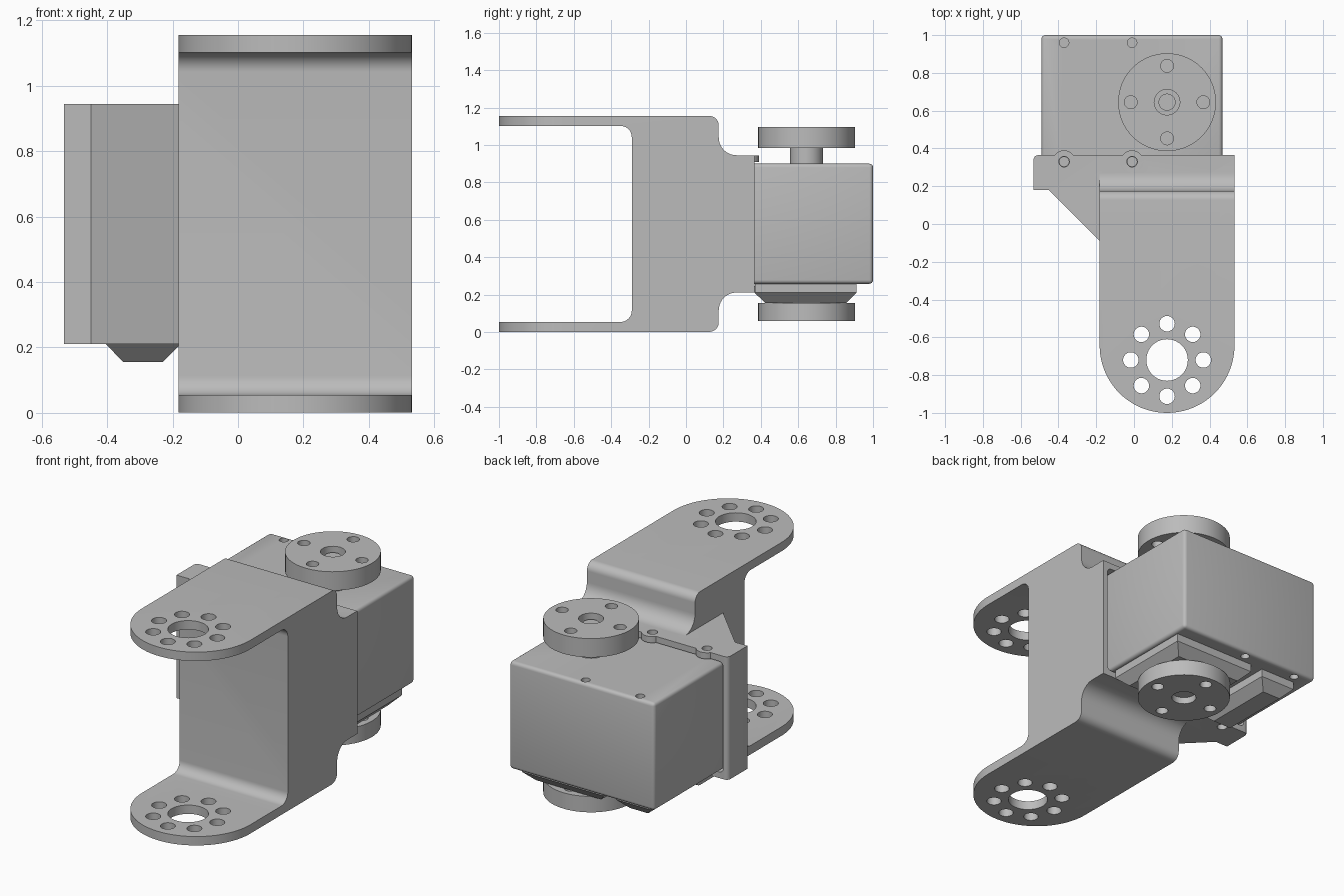
import bpy, bmesh, math
from mathutils import Vector

if "Cube" in bpy.data.objects:
    bpy.data.objects.remove(bpy.data.objects["Cube"])

grey = bpy.data.materials.new("grey metal")
grey.diffuse_color = (0.5, 0.5, 0.5, 1)
grey.use_nodes = True
grey.node_tree.nodes["Principled BSDF"].inputs["Base Color"].default_value = grey.diffuse_color


def arc(cx, cy, r, a0, a1, n=10):
    steps = [math.radians(a0 + (a1 - a0) * i / n) for i in range(n + 1)]
    return [(cx + r * math.cos(a), cy + r * math.sin(a)) for a in steps]


def circle(cx, cy, r, n=40):
    return arc(cx, cy, r, 0, 360, n)[:-1]


def prism(name, pts, lo, hi, axis="z", bevel=0.0, top=None):
    """Extrude a flat outline along z or x; optional second outline gives a taper."""
    place = (lambda p, t: (p[0], p[1], t)) if axis == "z" else (lambda p, t: (t, p[0], p[1]))
    bm = bmesh.new()
    a = [bm.verts.new(place(p, lo)) for p in pts]
    b = [bm.verts.new(place(p, hi)) for p in (top or pts)]
    bm.faces.new(a)
    bm.faces.new(b)
    n = len(pts)
    for i in range(n):
        bm.faces.new((a[i], a[(i + 1) % n], b[(i + 1) % n], b[i]))
    if bevel:
        bmesh.ops.bevel(bm, geom=bm.edges[:], offset=bevel, segments=4,
                        profile=0.5, affect="EDGES")
    bmesh.ops.recalc_face_normals(bm, faces=bm.faces[:])
    me = bpy.data.meshes.new(name)
    bm.to_mesh(me)
    bm.free()
    me.materials.append(grey)
    ob = bpy.data.objects.new(name, me)
    bpy.context.collection.objects.link(ob)
    return ob


def rect(x0, x1, y0, y1):
    return [(x0, y0), (x1, y0), (x1, y1), (x0, y1)]


def combine(ob, tool, op):
    bpy.context.view_layer.objects.active = ob
    m = ob.modifiers.new(op, "BOOLEAN")
    m.operation, m.solver, m.object = op, "EXACT", tool
    bpy.ops.object.modifier_apply(modifier=m.name)
    bpy.data.objects.remove(tool, do_unlink=True)


def drill(ob, x, y, r, lo, hi):
    combine(ob, prism("hole", circle(x, y, r, 24), lo, hi), "DIFFERENCE")


AX, ARM_Y, HORN_Y = 0.175, -0.72, 0.645   # arm/horn axis
MID = 0.578                               # bracket mid height
SCREWS = (-0.37, -0.01)

# Bracket: C-shaped side profile, upper half mirrored to the lower half
upper = ([(0.365, 0.945)] + arc(0.27, 1.04, 0.095, 270, 180)
         + arc(0.125, 1.105, 0.05, 0, 90) + [(-1.0, 1.155), (-1.0, 1.102)]
         + arc(-0.35, 1.042, 0.06, 90, 0))
lower = [(y, 2 * MID - z) for y, z in reversed(upper)]
bracket = prism("bracket", upper + lower, -0.182, 0.532, "x")

# Rounded arm ends
outline = [(0.532, 0.5), (-0.182, 0.5)] + arc(AX, -0.643, 0.357, 180, 360, 40)
combine(bracket, prism("arm_outline", outline, -0.2, 1.4), "INTERSECT")

# Wide servo seat with diagonal gusset
seat = ([(-0.532, 0.18), (-0.45, 0.18), (-0.182, -0.09), (0.1, -0.09), (0.1, 0.1), (0.532, 0.1)]
        + arc(0.507, 0.34, 0.025, 0, 90, 4) + arc(-0.507, 0.34, 0.025, 90, 180, 4))
combine(bracket, prism("seat", seat, 0.211, 0.945), "UNION")
for x in SCREWS:
    combine(bracket, prism("ear", circle(x, 0.33, 0.06), 0.211, 0.945), "UNION")
combine(bracket, prism("pocket", rect(-0.5, 0.5, 0.275, 0.6), 0.247, 0.908, bevel=0.025),
        "DIFFERENCE")

# Bracket holes
for x in SCREWS:
    drill(bracket, x, 0.33, 0.028, 0.1, 0.247 + 0.02)
    drill(bracket, x, 0.33, 0.028, 0.89, 1.0)
for lo, hi in ((-0.1, 0.1), (1.07, 1.3)):
    combine(bracket, prism("bore", circle(AX, ARM_Y, 0.11), lo, hi), "DIFFERENCE")
    for i in range(8):
        a = i * math.pi / 4
        drill(bracket, AX + 0.192 * math.cos(a), ARM_Y + 0.192 * math.sin(a), 0.041, lo, hi)

# Servo case with screw holes
case = prism("servo_case", rect(-0.49, 0.468, 0.29, 1.0), 0.258, 0.9, bevel=0.02)
for x in SCREWS:
    for y in (0.33, 0.96):
        drill(case, x, y, 0.025, 0.8, 1.0)
        drill(case, x, y, 0.025, 0.2, 0.35)

# Raised covers under the case: short wall plus tapered face
for name, x0, x1 in (("gear_cover", -0.095, 0.445), ("cable_cover", -0.405, -0.175)):
    prism(name + "_base", rect(x0, x1, 0.37, 0.912), 0.211, 0.262)
    prism(name + "_taper", rect(x0 + 0.055, x1 - 0.055, 0.425, 0.857), 0.155, 0.211,
          top=rect(x0, x1, 0.365, 0.912))

# Output shaft and the two horn discs
prism("output_shaft", circle(AX, HORN_Y, 0.088), 0.89, 0.99)
for name, lo, hi, cut in (("top_horn", 0.985, 1.097, (1.05, 1.2)),
                          ("bottom_horn", 0.06, 0.155, (0.0, 0.1))):
    horn = prism(name, circle(AX, HORN_Y, 0.259, 64), lo, hi)
    drill(horn, AX, HORN_Y, 0.068, *cut)
    for i in range(4):
        a = i * math.pi / 2
        drill(horn, AX + 0.192 * math.cos(a), HORN_Y + 0.192 * math.sin(a),
              0.034, lo - 0.1, hi + 0.1)
prism("horn_screw", circle(AX, HORN_Y, 0.045), 1.04, 1.07)

# Smooth the curved faces, keep edges crisp
bpy.ops.object.select_all(action="DESELECT")
for ob in bpy.context.scene.objects:
    ob.select_set(True)
    bpy.context.view_layer.objects.active = ob
bpy.ops.object.shade_smooth_by_angle(angle=math.radians(30))
